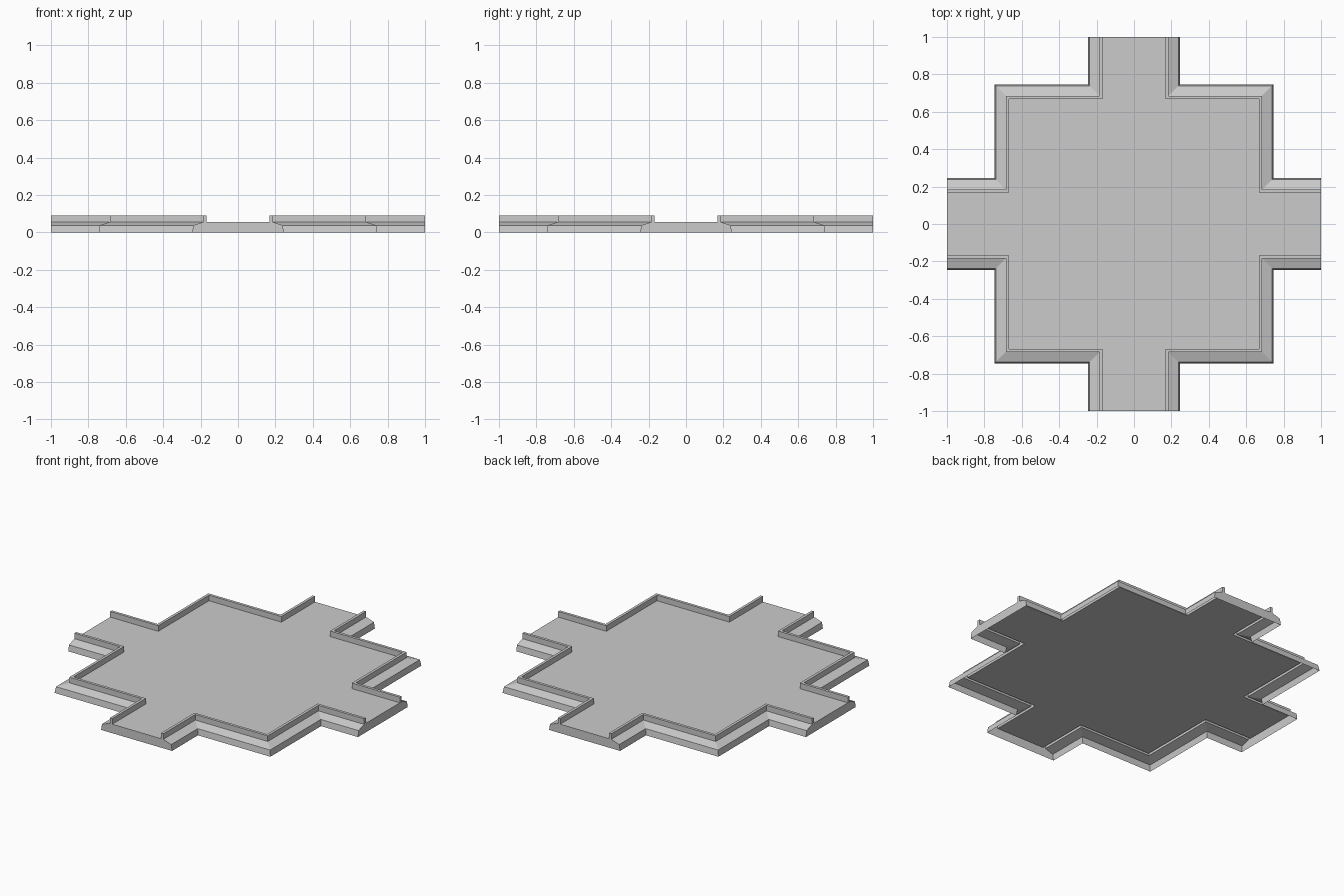
import bpy, bmesh
from math import pi
from mathutils import Matrix, Vector

if "Cube" in bpy.data.objects:
    bpy.data.objects.remove(bpy.data.objects["Cube"])

ARM, BODY, END = 0.245, 0.745, 1.0

# cross-section as (inset from outline, height): skirt, then raised curb, then deck edge
SKIRT = [(0.0, 0.0), (0.006, 0.038), (0.06, 0.056)]
CURB = [(0.06, 0.056), (0.06, 0.091), (0.077, 0.091), (0.077, 0.056)]
PROFILE = SKIRT + CURB[1:]


def corner_path(inset, z):
    """Stepped outline of one quadrant, from the right arm end to the back arm end."""
    a, b = ARM - inset, BODY - inset
    return [Vector((x, y, z)) for x, y in
            [(END, a), (b, a), (b, b), (a, b), (a, END)]]


def build(name, faces):
    """Make an object from faces given for one quadrant, repeated four times."""
    bm = bmesh.new()
    for q in range(4):
        rot = Matrix.Rotation(q * pi / 2, 3, 'Z')
        for f in faces:
            bm.faces.new([bm.verts.new(rot @ p) for p in f])
    bmesh.ops.remove_doubles(bm, verts=bm.verts, dist=1e-5)
    mesh = bpy.data.meshes.new(name)
    bm.to_mesh(mesh)
    bm.free()
    obj = bpy.data.objects.new(name, mesh)
    bpy.context.collection.objects.link(obj)
    return obj


def sweep(profile):
    rings = [corner_path(*p) for p in profile]
    return [(lo[i], lo[i + 1], hi[i + 1], hi[i])
            for lo, hi in zip(rings, rings[1:]) for i in range(4)]


# sloping outer skirt, open underneath
build("skirt", sweep(SKIRT))

# raised curb along the edges
build("curb", sweep(CURB))

# flat deck: one square-ended patch per quadrant
inset, z = PROFILE[-1]
e, a, c, d, f = corner_path(inset, z)
o = Vector((0, 0, z))
px, py = Vector((a.x, 0, z)), Vector((0, d.y, z))
build("deck", [(o, px, a, c, d, py),
               (px, Vector((END, 0, z)), e, a),
               (py, d, f, Vector((0, END, z)))])

# vertical end wall closing each arm, including the curb ends
side = [Vector((END, ARM - i, h)) for i, h in PROFILE]
other = [Vector((p.x, -p.y, p.z)) for p in reversed(side)]
build("arm_end_wall", [side + other])
